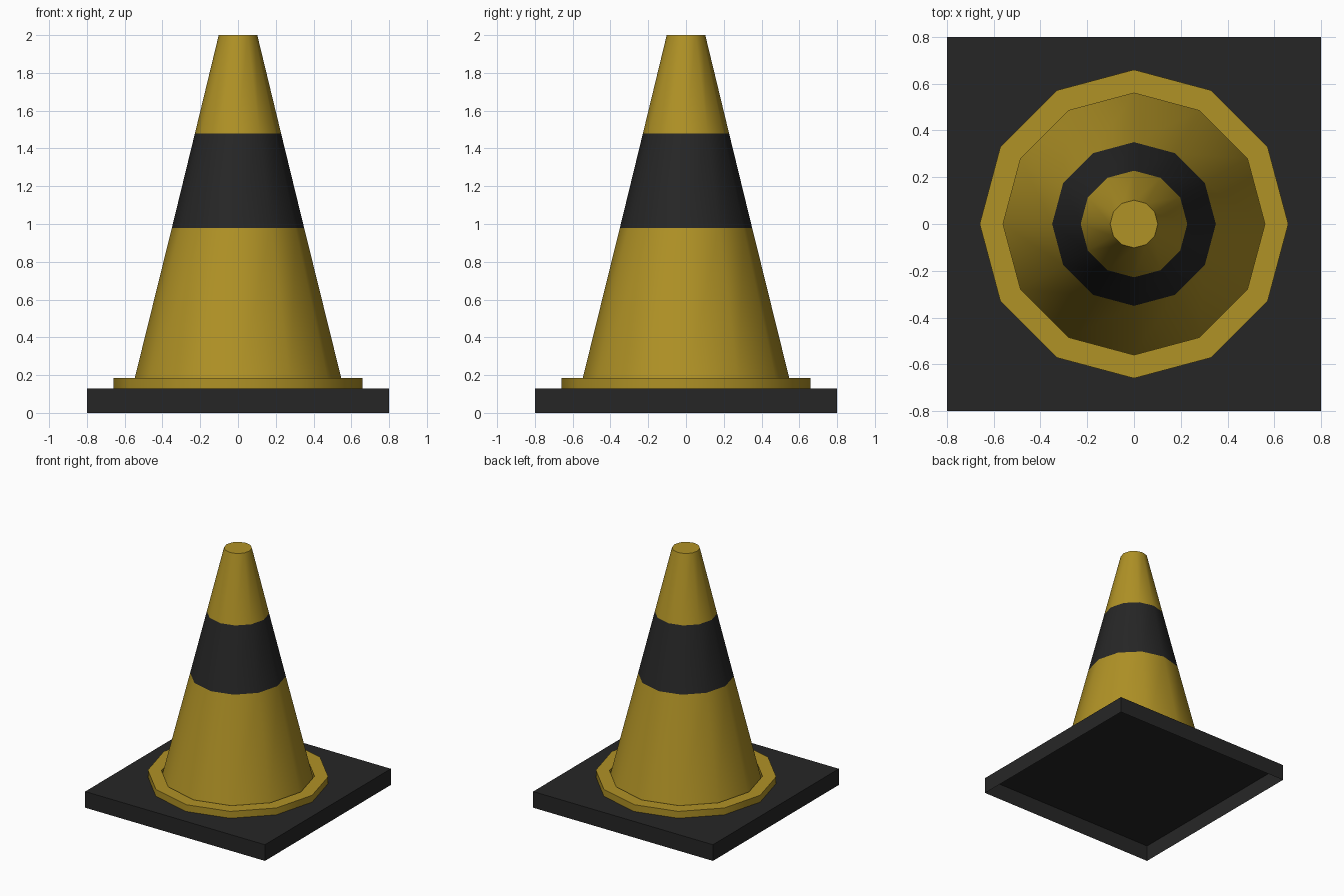
import bpy, bmesh, math

if "Cube" in bpy.data.objects:
    bpy.data.objects.remove(bpy.data.objects["Cube"])

SIDES = 12


def material(name, color):
    m = bpy.data.materials.new(name)
    m.diffuse_color = (*color, 1.0)
    m.use_nodes = True
    m.node_tree.nodes["Principled BSDF"].inputs["Base Color"].default_value = m.diffuse_color
    return m


yellow = material("mustard yellow", (0.434, 0.287, 0.019))
black = material("rubber black", (0.0194, 0.0194, 0.0194))


def finish(name, bm, mats):
    me = bpy.data.meshes.new(name)
    bm.to_mesh(me)
    bm.free()
    ob = bpy.data.objects.new(name, me)
    bpy.context.collection.objects.link(ob)
    for m in mats:
        me.materials.append(m)
    return ob


def lathe(name, profile, mats, cap=False, rule=None):
    """Revolve (radius, z) points, listed so that faces point outward."""
    bm = bmesh.new()
    rings = [[bm.verts.new((r * math.cos(2 * math.pi * i / SIDES),
                            r * math.sin(2 * math.pi * i / SIDES), z))
              for i in range(SIDES)] for r, z in profile]
    for lo, hi in zip(rings, rings[1:]):
        for i in range(SIDES):
            j = (i + 1) % SIDES
            f = bm.faces.new((lo[i], lo[j], hi[j], hi[i]))
            if rule:
                f.material_index = rule(f.calc_center_median().z)
    if cap:
        bm.faces.new(rings[-1])
    ob = finish(name, bm, mats)
    bpy.ops.object.select_all(action='DESELECT')
    ob.select_set(True)
    bpy.context.view_layer.objects.active = ob
    bpy.ops.object.shade_smooth_by_angle(angle=math.radians(40))
    return ob


# Square base plate, open underneath
bm = bmesh.new()
bmesh.ops.create_cube(bm, size=1.0)
for v in bm.verts:
    v.co = (v.co.x * 1.6, v.co.y * 1.6, (v.co.z + 0.5) * 0.13)
bottom = [f for f in bm.faces if f.normal.z < -0.5]
bmesh.ops.delete(bm, geom=bottom, context='FACES')
finish("base_plate", bm, [black])

# Raised collar around the foot of the cone
lathe("collar", [(0.66, 0.13), (0.66, 0.185), (0.56, 0.185), (0.56, 0.13)], [yellow])

# Tapered body with a dark band between two heights
lathe("cone_body", [(0.56, 0.13), (0.35, 0.98), (0.228, 1.48), (0.102, 2.0)],
      [yellow, black], cap=True,
      rule=lambda z: 1 if 0.98 < z < 1.48 else 0)
